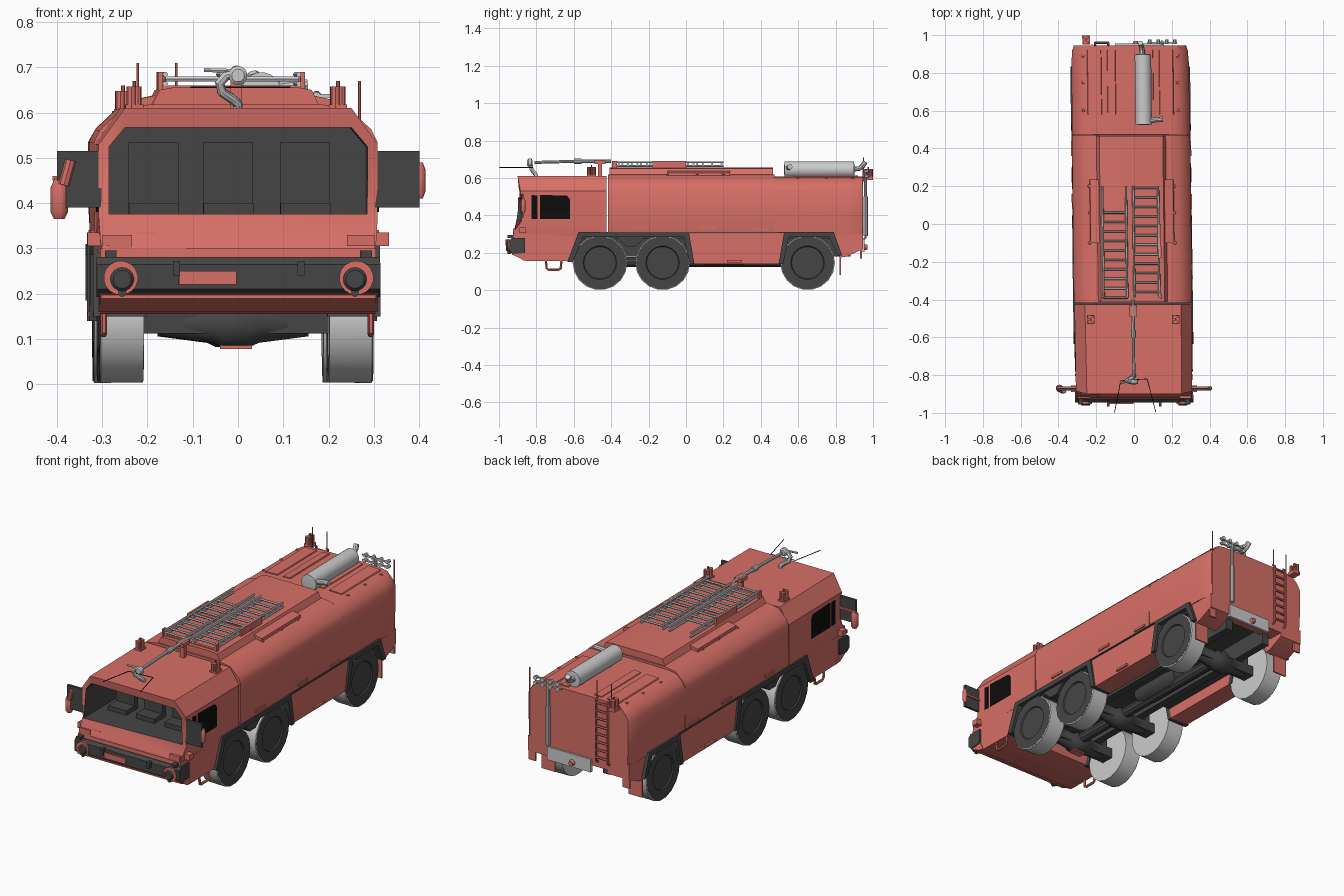
import bpy, bmesh, math
from mathutils import Vector, Matrix


def material(name, c):
    m = bpy.data.materials.new(name)
    m.diffuse_color = (*c, 1)
    return m


RED = material("red_paint", (0.68, 0.16, 0.135))
DARK = material("dark_grey", (0.06, 0.06, 0.06))
BLACK = material("black_glass", (0.004, 0.004, 0.004))


class Part:
    """Collects primitives in one mesh object."""
    def __init__(self, name, mat=None):
        self.name, self.mat, self.bm = name, mat, bmesh.new()

    def loft(self, rings):
        vs = [[self.bm.verts.new(p) for p in r] for r in rings]
        n = len(vs[0])
        for a, b in zip(vs, vs[1:]):
            for i in range(n):
                self.bm.faces.new((a[i], a[(i + 1) % n], b[(i + 1) % n], b[i]))
        self.bm.faces.new(vs[0][::-1])
        self.bm.faces.new(vs[-1])
        return self

    def prism(self, yz, x0, x1):
        return self.loft([[(x, y, z) for y, z in yz] for x in (x0, x1)])

    def box(self, x0, x1, y0, y1, z0, z1):
        return self.prism([(y0, z0), (y1, z0), (y1, z1), (y0, z1)], x0, x1)

    def lathe(self, c, prof, axis="X", n=18):
        rot = {"X": Matrix.Rotation(math.pi / 2, 3, "Y"), "Z": Matrix.Identity(3),
               "Y": Matrix.Rotation(-math.pi / 2, 3, "X")}[axis]
        ring = [2 * math.pi * (i + .5) / n for i in range(n)]
        return self.loft([[Vector(c) + rot @ Vector((r * math.cos(a), r * math.sin(a), h))
                           for a in ring] for h, r in prof])

    def tube(self, pts, r, n=8):
        pts = [Vector(p) for p in pts]
        rings, prev, q = [], None, None
        for i, p in enumerate(pts):
            t = (pts[min(i + 1, len(pts) - 1)] - pts[max(i - 1, 0)]).normalized()
            q = t.to_track_quat("Z", "Y") if prev is None else prev.rotation_difference(t) @ q
            prev = t
            rings.append([p + q @ Vector((r * math.cos(a), r * math.sin(a), 0))
                          for a in [2 * math.pi * k / n for k in range(n)]])
        return self.loft(rings)

    def done(self, mirror=False):
        bm = self.bm
        if mirror:
            d = bmesh.ops.duplicate(bm, geom=bm.verts[:] + bm.edges[:] + bm.faces[:])["geom"]
            for v in d:
                if isinstance(v, bmesh.types.BMVert):
                    v.co.x *= -1
        bmesh.ops.recalc_face_normals(bm, faces=bm.faces[:])
        me = bpy.data.meshes.new(self.name)
        bm.to_mesh(me)
        bm.free()
        if self.mat:
            me.materials.append(self.mat)
        ob = bpy.data.objects.new(self.name, me)
        bpy.context.collection.objects.link(ob)
        return ob


def section(half, y=None, s=1):
    """Symmetric ring from half points (x, z) or (x, y, z)."""
    h = [(p[0] * s, p[1] if y is None else y, p[-1]) for p in half]
    return h + [(-a, b, c) for a, b, c in h[::-1]]


# cab shell with hollowed windscreen opening
cab = Part("cab", RED).loft([
    section([(.30, -.925, .29), (.305, -.915, .32), (.308, -.88, .37), (.308, -.885, .53), (.25, -.9, .61)]),
    section([(.308, .29), (.31, .32), (.31, .37), (.31, .53), (.255, .61)], -.425)]).done()
cut = Part("cab_cutter", DARK).loft([
    section([(.285, .376), (.285, .525), (.25, .567)], y) for y in (-1, -.56)]).done()
cab.data.materials.append(DARK)
cut.data.materials.clear()
cut.data.materials.append(RED)
cut.data.materials.append(DARK)
for f in cut.data.polygons:
    f.material_index = 1
mod = cab.modifiers.new("opening", "BOOLEAN")
mod.operation, mod.object, mod.solver = "DIFFERENCE", cut, "EXACT"
bpy.context.view_layer.objects.active = cab
bpy.ops.object.modifier_apply(modifier="opening")
bpy.data.objects.remove(cut)

Part("cab_lower", RED).prism([(-.925, .3), (-.93, .19), (-.85, .155), (-.625, .155), (-.565, .3)], -.304, .304).done()
p = Part("seats", DARK)
for x in (-.185, -.02, .15):
    p.box(x - .055, x + .055, -.69, -.66, .37, .535).box(x - .055, x + .055, -.76, -.66, .37, .40)
p.done()
Part("side_windows", BLACK).prism([(-.825, .38), (-.795, .38), (-.795, .505), (-.825, .51)], .304, .3105).prism(
    [(-.78, .38), (-.62, .38), (-.62, .485), (-.635, .505), (-.78, .51)], .304, .312).done(True)

# bumper, lights, front fittings
Part("bumper", DARK).prism([(-.93, .28), (-.945, .265), (-.945, .21), (-.92, .193), (-.86, .2), (-.86, .28)], -.313, .313).done()
Part("bumper_lip", RED).prism([(-.935, .2), (-.86, .2), (-.84, .16), (-.87, .16)], -.308, .308).done()
Part("headlight_rings", RED).lathe((.26, -.935, .235), [(-.018, .038), (.02, .034)], "Y").done(True)
Part("headlights", DARK).lathe((.257, -.94, .232), [(-.022, .02), (-.015, .026), (.02, .026)], "Y").lathe(
    (.257, -.945, .203), [(-.01, .01), (.01, .01)], "Y", 8).box(.13, .145, -.965, -.94, .24, .272).box(
    .27, .295, -.955, -.91, .28, .295).done(True)
Part("front_plate", RED).box(-.132, -.005, -.953, -.94, .22, .25).done()
Part("indicator_lamps", RED).box(.302, .333, -.89, -.855, .305, .335).box(.24, .3, -.925, -.89, .305, .33).done(True)
Part("front_flaps", RED).box(-.285, -.235, -.925, -.89, .29, .33).box(-.225, -.18, -.915, -.885, .29, .335).done()
Part("steps", RED).tube([(.295, -.75, .17), (.295, -.745, .115), (.295, -.735, .11), (.295, -.68, .11),
                         (.295, -.67, .115), (.295, -.665, .17)], .007, 6).done(True)

# mirrors
Part("mirrors", DARK).prism([(-.882, .39), (-.868, .39), (-.868, .515), (-.882, .515)], .302, .4).done(True)
p = Part("mirror_caps", RED).lathe((.402, -.87, .45), [(-.04, .006), (-.025, .012), (.025, .012), (.04, .006)], "Z", 10)
p.lathe((-.395, -.87, .41), [(-.045, .012), (-.03, .02), (.025, .02), (.045, .01)], "Z", 10)
p.tube([(-.385, -.885, .44), (-.37, -.885, .495)], .012)
p.box(-.41, -.3, -.868, -.86, .45, .46).box(.3, .4, -.868, -.86, .45, .46).done()

# tank body and rear body
body = [(.305, .295), (.311, .32), (.313, .42), (.313, .535), (.3, .562), (.252, .608), (.19, .618)]
Part("tank_body", RED).loft([section(body, y) for y in (-.418, .472)]).done()
Part("tank_roof_deck", RED).loft([section([(.19, .605), (.168, .65), (.14, .655)], y) for y in (-.41, .465)]).done()
rear = [(.306, .295), (.312, .4), (.312, .535), (.295, .565), (.26, .598), (.22, .605), (.1, .608)]
Part("rear_body", RED).loft([section(rear, y, s) for y, s in
                             ((.474, 1), (.86, .995), (.92, .98), (.945, .95))]).done()
Part("side_skirts", RED).prism([(.01, .3), (.04, .14), (.5, .14), (.525, .3)], .2, .307).done(True)
Part("rear_skirt", RED).prism([(.785, .3), (.825, .175), (.86, .18), (.945, .22), (.945, .3)], .17, .3).box(
    0, .18, .86, .945, .24, .3).done(True)
Part("body_floor", DARK).box(-.29, .29, -.85, .9, .275, .297).box(-.2, .2, .03, .5, .2, .28).done()

# wheel arches and trim line
for name, arch in (("front_arch", [(-.635, .15), (-.575, .31), (.015, .31), (.045, .14), (.02, .14), (-.012, .285), (-.55, .285), (-.605, .15)]),
                   ("rear_arch", [(.495, .14), (.525, .31), (.79, .31), (.835, .185), (.81, .185), (.765, .285), (.55, .285), (.52, .14)])):
    Part(name, DARK).prism(arch, .2, .317).done(True)
Part("arch_filler", DARK).prism([(-.38, .29), (-.21, .29), (-.27, .235), (-.32, .235)], .2, .3).done(True)
Part("trim_line", DARK).box(.3, .3145, 0, .53, .305, .312).done(True)
p = Part("side_handles", RED)
for y, z in ((-.25, .335), (.12, .335), (.26, .155), (.4, .325)):
    p.box(.3, .318, y - .04, y + .04, z - .006, z + .006)
p.done(True)

# wheels
WY = (-.46, -.125, .65)
t, d = Part("tyres"), Part("hubs", DARK)
for y in WY:
    t.lathe((.252, y, .147), [(-.048, .125), (-.047, .145), (.047, .146), (.049, .143), (.049, .092), (.03, .086)])
    d.lathe((.252, y, .147), [(.04, .134), (.0505, .142), (.0505, .09), (.044, .086), (.046, .03)])
t.done(True)
d.done(True)

# chassis: rails, axles, differentials, drive shaft
p = Part("chassis", DARK)
for s in (-1, 1):
    p.box(s * .12 - .02, s * .12 + .02, -.85, .88, .18, .28)
for y in WY:
    p.box(-.21, .21, y - .035, y + .035, .112, .165)
    p.lathe((0, y, .135), [(-.16, .03), (-.05, .045), (-.03, .055), (.03, .055), (.05, .045), (.16, .03)], "X", 12)
    for s in (-1, 1):
        p.box(s * .16 - .015, s * .16 + .015, y - .03, y + .03, .14, .28)
p.tube([(0, -.5, .15), (0, .7, .15)], .028, 10)
p.lathe((0, .2, .19), [(-.15, .05), (-.1, .06), (.1, .06), (.15, .05)], "Y", 12)
p.done()
Part("drain_plates", RED).box(-.035, .035, -.48, -.44, .078, .09).done()

# roof beacons
p = Part("roof_beacons", RED)
for x, y, z in ((.225, -.505, .61), (-.225, -.505, .61), (-.232, .975, .6)):
    for b in (-.014, .014):
        p.tube([(x - .006, y + b, z - .01), (x - .006, y + b, z + .048)], .011)
        p.tube([(x + .008, y + b, z - .01), (x + .008, y + b, z + .048)], .008)
    p.box(x - .02, x + .02, y - .024, y + .024, z - .01, z + .008)
    p.tube([(x, y, z), (x, y, z + .06)], .004, 6)
p.done()

# roof ladders with gantry
p = Part("roof_ladders")
for x0, x1, ya, yb in ((-.155, -.03, -.39, .06), (.008, .14, -.36, .2)):
    for x in (x0, x1):
        for z in (.664, .684):
            p.tube([(x, -.39, z), (x, .2, z)], .006, 6)
    for i in range(int((yb - ya) / .05) + 1):
        p.tube([(x0, ya + i * .05, .674), (x1, ya + i * .05, .674)], .006, 6)
p.done()
p = Part("ladder_gantry", RED)
for x in (-.165, .148):
    p.box(x - .005, x + .005, -.18, 0, .65, .69).box(x - .005, x + .005, -.395, -.37, .62, .69)
p.box(-.17, .155, -.1, -.08, .65, .66).box(-.17, .155, -.39, -.375, .65, .66)
p.box(-.02, .02, -.49, -.43, .675, .695).box(-.012, .012, -.47, -.45, .6, .68)
p.done()

# raised roof pads with bolts
p = Part("roof_pads", RED)
for s in (-1, 1):
    p.loft([[(s * .16, y, .6), (s * .225, y, .6), (s * .22, y, .628), (s * .165, y, .64)] for y in (-.1, .235)])
    for x0, x1, z in ((.07, .13, .614), (.145, .235, .612)):
        p.loft([[(s * x0, y, .59), (s * x1, y, .59), (s * (x1 - .01), y, z - .003), (s * (x0 + .01), y, z)] for y in (.58, .92)])
    for x, y, z in [(.225, q, .615) for q in (-.1, .06, .2)] + [(.25, q, .598) for q in (.6, .75, .89)]:
        p.lathe((s * x, y, z), [(0, .009), (.006, .007)], "Z", 8)
p.done()

# water cannon on the cab roof
p = Part("water_cannon")
p.tube([(0, -.4, .69), (0, -.58, .69)], .009).tube([(0, -.57, .69), (0, -.81, .683)], .008)
p.lathe((0, -.58, .69), [(-.02, .014), (.02, .014)], "Y", 10)
p.tube([(.0, -.8, .608), (0, -.805, .62), (-.015, -.815, .632), (-.035, -.825, .645), (-.04, -.83, .665),
        (-.025, -.835, .682), (0, -.835, .685)], .011, 10)
p.lathe((0, -.835, .682), [(-.014, .014), (-.008, .021), (.008, .021), (.014, .014)], "Y", 14)
p.tube([(-.075, -.84, .694), (-.01, -.835, .692)], .005, 6)
p.done()
p = Part("front_wires", BLACK)
p.tube([(-.07, -.83, .656), (-.105, -.998, .656)], .002, 5).tube([(.07, -.82, .656), (.113, -.995, .656)], .002, 5)
p.tube([(-.07, -.83, .656), (.07, -.82, .656)], .002, 5).done()

# exhaust silencer on the rear roof
p = Part("silencer").lathe((.068, .715, .645), [(-.19, .025), (-.188, .044), (.183, .044), (.185, .025)], "Y", 20)
p.tube([(.068, .54, .648), (.09, .545, .652), (.13, .552, .658), (.17, .555, .66)], .014, 10)
p.tube([(.063, .89, .648), (.063, .925, .65), (.06, .945, .665), (.055, .958, .685)], .014, 10)
p.box(.04, .085, .6, .62, .6, .64).box(.04, .085, .84, .86, .6, .64).done()

# light mast, rear ladder, antennas, rear plate, mud flaps
p = Part("light_mast").tube([(.17, .96, .29), (.17, .96, .5)], .012).tube([(.17, .96, .5), (.17, .96, .63)], .008)
for z in (.61, .637):
    p.box(.09, .25, .956, .964, z - .004, z + .004)
    for x in (.105, .15, .195, .238):
        p.lathe((x, .965, z), [(-.011, .009), (.011, .011)], "Y", 8)
p.done()
p = Part("rear_ladder", RED)
for x in (-.185, -.115):
    p.tube([(x, .945, .27), (x, .96, .28), (x, .96, .61), (x, .945, .62)], .006, 6)
for i in range(8):
    p.tube([(-.185, .96, .3 + i * .042), (-.115, .96, .3 + i * .042)], .006, 6)
p.done()
p = Part("antennas", RED)
for x, y, z0, z1 in ((.29, .945, .3, .67), (-.2, .95, .58, .71), (-.115, .95, .58, .71)):
    p.tube([(x, y, z0), (x, y, z1)], .003, 6)
p.done()
Part("rear_plate").box(-.08, .18, .94, .955, .205, .275).done()
Part("tow_knob", RED).lathe((.03, .96, .23), [(-.01, .018), (.01, .012)], "Y", 10).done()
Part("mud_flaps", RED).box(.22, .3, .822, .83, .08, .2).box(.26, .3, .93, .94, .17, .24).done(True)

# slight skew of the whole vehicle, then smooth shading with sharp edges
for ob in bpy.data.objects:
    for v in ob.data.vertices:
        v.co.x -= .012 * (v.co.y + .85)
    ob.select_set(True)
bpy.context.view_layer.objects.active = cab
bpy.ops.object.shade_smooth_by_angle(angle=math.radians(35))
